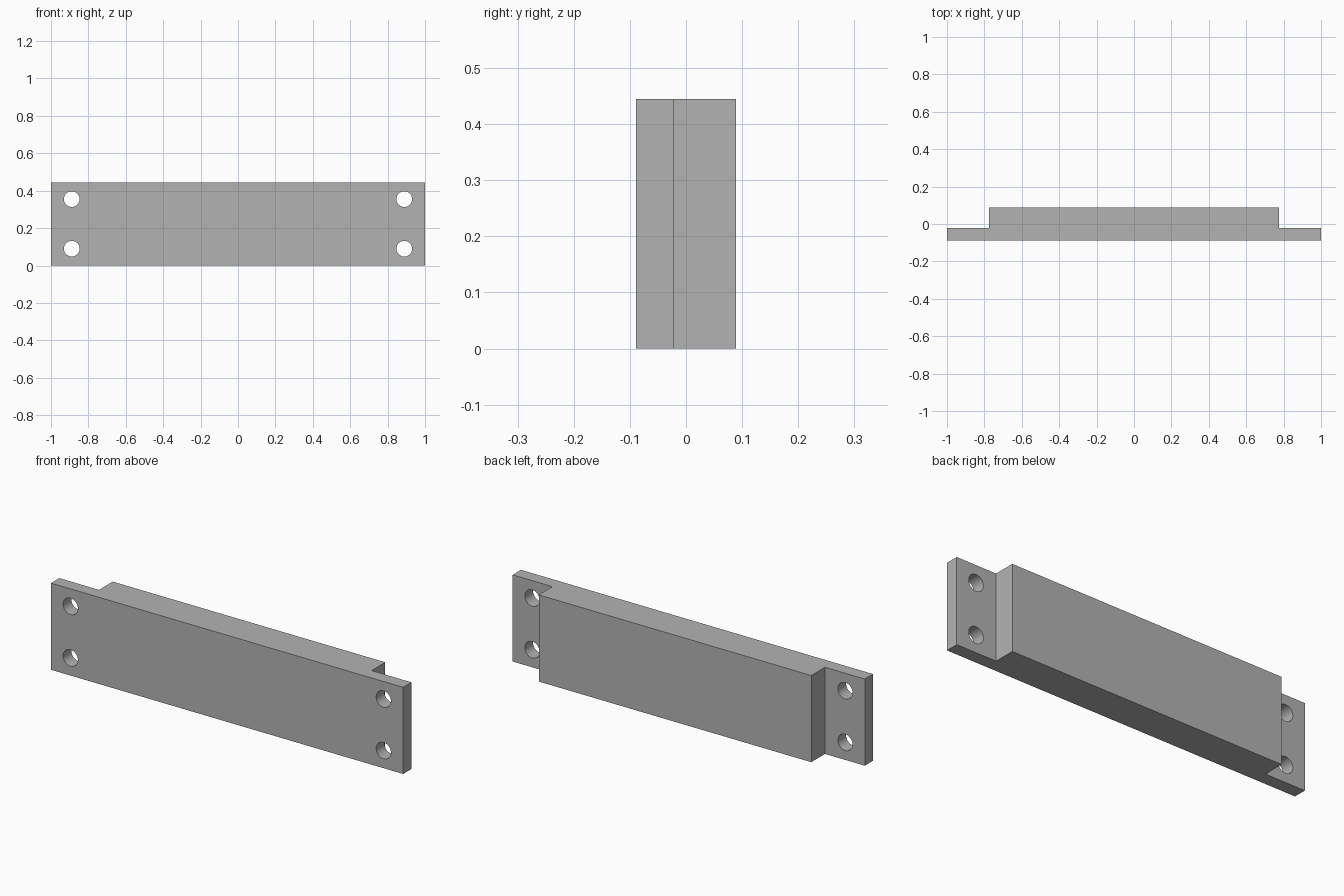
import bpy
import bmesh
from mathutils import Matrix, Vector

if "Cube" in bpy.data.objects:
    bpy.data.objects.remove(bpy.data.objects["Cube"])

HEIGHT = 0.445
HALF_LENGTH, HALF_BLOCK = 1.0, 0.774
FRONT, STEP, BACK = -0.089, -0.022, 0.089
HOLE_X, HOLE_EDGE, HOLE_RADIUS = 0.889, 0.09, 0.042

grey = bpy.data.materials.new("plain grey")
grey.use_nodes = True
colour = (0.45, 0.45, 0.45, 1)
grey.diffuse_color = colour
grey.node_tree.nodes["Principled BSDF"].inputs["Base Color"].default_value = colour


def add_object(name, bm):
    bmesh.ops.recalc_face_normals(bm, faces=bm.faces)
    mesh = bpy.data.meshes.new(name)
    bm.to_mesh(mesh)
    bm.free()
    mesh.materials.append(grey)
    obj = bpy.data.objects.new(name, mesh)
    bpy.context.collection.objects.link(obj)
    return obj


# Stepped plate: half outline mirrored across x, then extruded upward
half = [(HALF_LENGTH, FRONT), (HALF_LENGTH, STEP), (HALF_BLOCK, STEP), (HALF_BLOCK, BACK)]
outline = half + [(-x, y) for x, y in reversed(half)]
bm = bmesh.new()
base = bm.faces.new([bm.verts.new((x, y, 0)) for x, y in outline])
top = bmesh.ops.extrude_face_region(bm, geom=[base])["geom"]
bmesh.ops.translate(bm, vec=Vector((0, 0, HEIGHT)),
                    verts=[v for v in top if isinstance(v, bmesh.types.BMVert)])
plate = add_object("mounting_plate", bm)

# Four round screw holes through the end flanges
bm = bmesh.new()
for x in (-HOLE_X, HOLE_X):
    for z in (HOLE_EDGE, HEIGHT - HOLE_EDGE):
        bmesh.ops.create_cone(
            bm, cap_ends=True, segments=48, radius1=HOLE_RADIUS, radius2=HOLE_RADIUS, depth=0.4,
            matrix=Matrix.Translation((x, 0, z)) @ Matrix.Rotation(1.5707963, 4, "X"))
cutter = add_object("screw_hole_cutter", bm)
cutter.hide_render = True

holes = plate.modifiers.new("screw holes", "BOOLEAN")
holes.operation = "DIFFERENCE"
holes.solver = "EXACT"
holes.object = cutter

# Bake the holes, remove the cutter and smooth the hole walls
bpy.ops.object.select_all(action="DESELECT")
plate.select_set(True)
bpy.context.view_layer.objects.active = plate
bpy.ops.object.modifier_apply(modifier=holes.name)
bpy.data.objects.remove(cutter)
bpy.ops.object.shade_smooth_by_angle()
